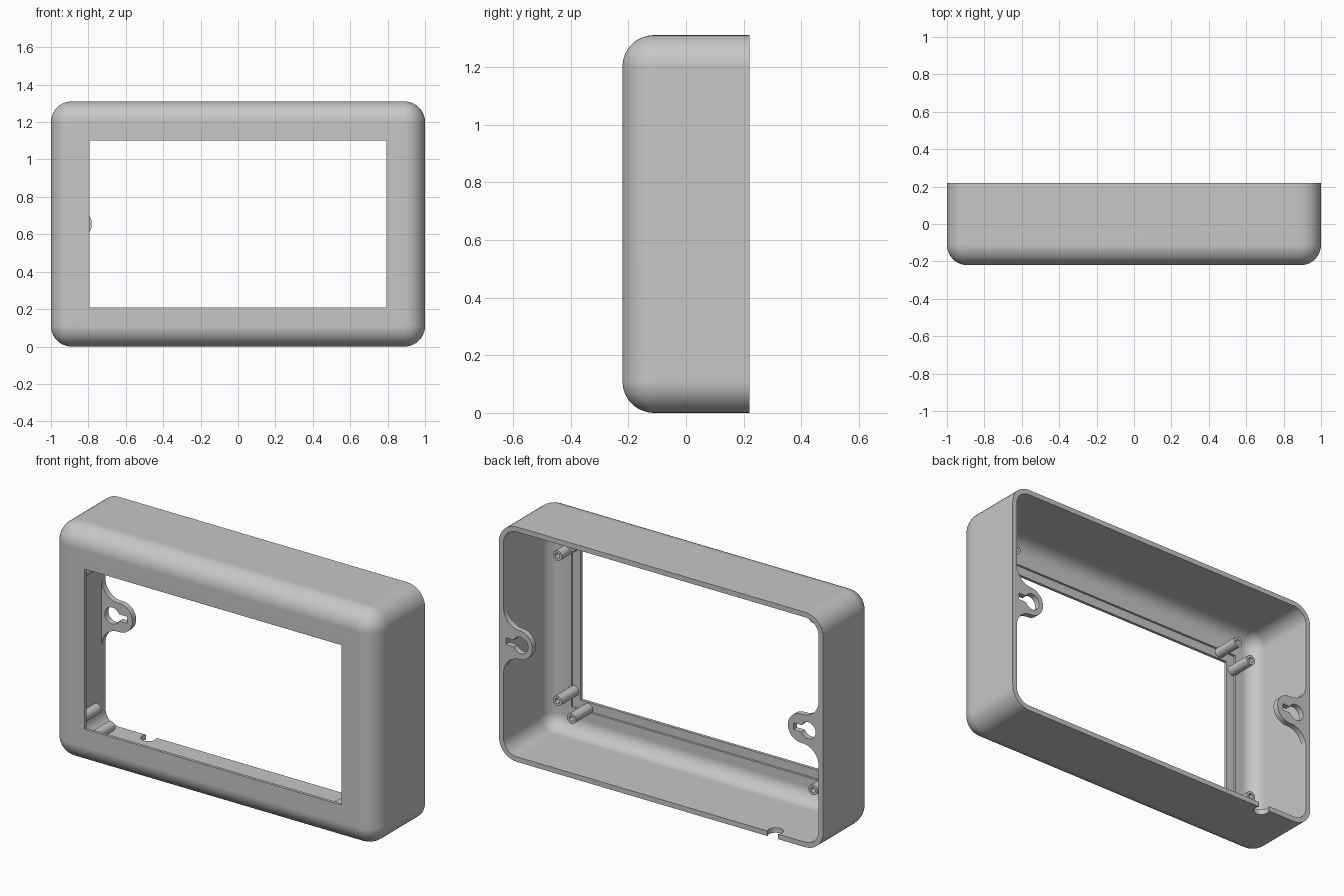
import bpy, bmesh
from math import sin, cos, pi, radians

cube = bpy.data.objects.get("Cube")
if cube:
    bpy.data.objects.remove(cube)

MID = 0.655       # height of the frame's centre
BACK = 0.22       # rear plane; the front plane is -BACK
WALL = 0.028
FILLET = 0.11

grey = bpy.data.materials.new("light_grey_plastic")
grey.use_nodes = True
grey.diffuse_color = (0.57, 0.57, 0.57, 1)
grey.node_tree.nodes["Principled BSDF"].inputs["Base Color"].default_value = grey.diffuse_color


def arc(cx, cy, r, start, end, steps=12):
    return [(cx + r * cos(radians(start + (end - start) * i / steps)),
             cy + r * sin(radians(start + (end - start) * i / steps)))
            for i in range(steps + 1)]


def rounded_rect(hx, hz, r):
    pts = []
    for k, (sx, sz) in enumerate([(1, 1), (-1, 1), (-1, -1), (1, -1)]):
        pts += arc(sx * (hx - r), sz * (hz - r), r, 90 * k, 90 * k + 90, 10)
    return pts


def finish(obj):
    obj.data.materials.clear()
    obj.data.materials.append(grey)
    bpy.ops.object.select_all(action='DESELECT')
    obj.select_set(True)
    bpy.context.view_layer.objects.active = obj
    bpy.ops.object.shade_smooth_by_angle(angle=radians(30))


def loft_ring(name, sections, cx=0.0, cz=0.0):
    """Closed ring lofted through (half_x, half_z, corner_radius, y) sections."""
    bm = bmesh.new()
    rings = [[bm.verts.new((cx + x, y, cz + z)) for x, z in rounded_rect(hx, hz, r)]
             for hx, hz, r, y in sections]
    for a, b in zip(rings, rings[1:] + rings[:1]):
        for i in range(len(a)):
            j = (i + 1) % len(a)
            bm.faces.new((a[i], a[j], b[j], b[i]))
    bmesh.ops.remove_doubles(bm, verts=bm.verts[:], dist=1e-5)
    bmesh.ops.recalc_face_normals(bm, faces=bm.faces[:])
    mesh = bpy.data.meshes.new(name)
    bm.to_mesh(mesh)
    bm.free()
    obj = bpy.data.objects.new(name, mesh)
    bpy.context.collection.objects.link(obj)
    return obj


# Bezel shell: outside wall, front fillet, window lip, recess, inner fillet, inside wall
def shell_half(inset, steps=12):
    radius = FILLET - inset
    out = [(1 - inset, MID - inset, radius, BACK)]
    for i in range(steps + 1):
        t = pi / 2 * i / steps
        d = radius * (1 - cos(t)) * 0.98
        out.append((1 - inset - d, MID - inset - d, radius - d,
                    -BACK + FILLET - radius * sin(t)))
    return out


lip = -BACK + 0.016
window = [(0.793, 0.446, 0.001, -BACK), (0.793, 0.446, 0.001, lip),
          (0.842, 0.495, 0.001, lip), (0.842, 0.495, 0.001, -BACK + WALL)]
shell = loft_ring("bezel_shell", shell_half(0) + window + shell_half(WALL)[::-1], cz=MID)

# Cable notch in the rear edge of the bottom wall
bpy.ops.mesh.primitive_cylinder_add(vertices=32, radius=0.04, depth=0.2,
                                    location=(-0.69, 0.197, 0))
cutter = bpy.context.object
cutter.name = "notch_cutter"
cutter.hide_render = True
cut = shell.modifiers.new("notch", 'BOOLEAN')
cut.operation = 'DIFFERENCE'
cut.solver = 'EXACT'
cut.object = cutter
bpy.ops.object.select_all(action='DESELECT')
shell.select_set(True)
bpy.context.view_layer.objects.active = shell
bpy.ops.object.modifier_apply(modifier=cut.name)
bpy.data.objects.remove(cutter)
finish(shell)
weighted = shell.modifiers.new("weighted_normals", 'WEIGHTED_NORMAL')
weighted.keep_sharp = True


# Keyhole mounting tabs: flared root, round tip, slot always towards +x
def mounting_tab(name, side, tip, hole_x):
    end = tip + 0.08
    outline = [(0.985, 0.18)] + arc(0.872, 0.18, 0.1, 0, -90)
    outline += arc(end, 0, 0.08, 90, 270, 24)
    outline += arc(0.872, -0.18, 0.1, 90, 0) + [(0.985, -0.18)]
    outline = [(side * x, z) for x, z in outline]
    keyhole = arc(hole_x, 0, 0.046, 24, 336, 28)
    keyhole += [(hole_x + 0.09, -0.0187), (hole_x + 0.09, 0.0187)]
    curve = bpy.data.curves.new(name, 'CURVE')
    curve.dimensions = '2D'
    curve.fill_mode = 'BOTH'
    curve.extrude = 0.016
    for pts in (outline, keyhole):
        spline = curve.splines.new('POLY')
        spline.points.add(len(pts) - 1)
        for p, (x, z) in zip(spline.points, pts):
            p.co = (x, z, 0, 1)
        spline.use_cyclic_u = True
    obj = bpy.data.objects.new(name, curve)
    bpy.context.collection.objects.link(obj)
    obj.rotation_euler.x = pi / 2
    obj.location = (0, BACK - 0.017, MID)
    bpy.ops.object.select_all(action='DESELECT')
    obj.select_set(True)
    bpy.context.view_layer.objects.active = obj
    bpy.ops.object.convert(target='MESH')
    finish(bpy.context.object)


mounting_tab("left_mounting_tab", 1, 0.795, 0.867)
mounting_tab("right_mounting_tab", -1, 0.782, -0.907)

# Screw bosses: a pair of tubes behind each corner of the window
for sx, side in ((1, "left"), (-1, "right")):
    for sz, level in ((1, "upper"), (-1, "lower")):
        for x, z, spot in ((0.832, 0.405, "side"), (0.745, 0.48, "edge")):
            tube = [(r, r, r, y) for r, y in
                    ((0.028, -0.208), (0.028, -0.055), (0.014, -0.055), (0.014, -0.208))]
            finish(loft_ring(f"{level}_{side}_{spot}_boss", tube, sx * x, MID + sz * z))
